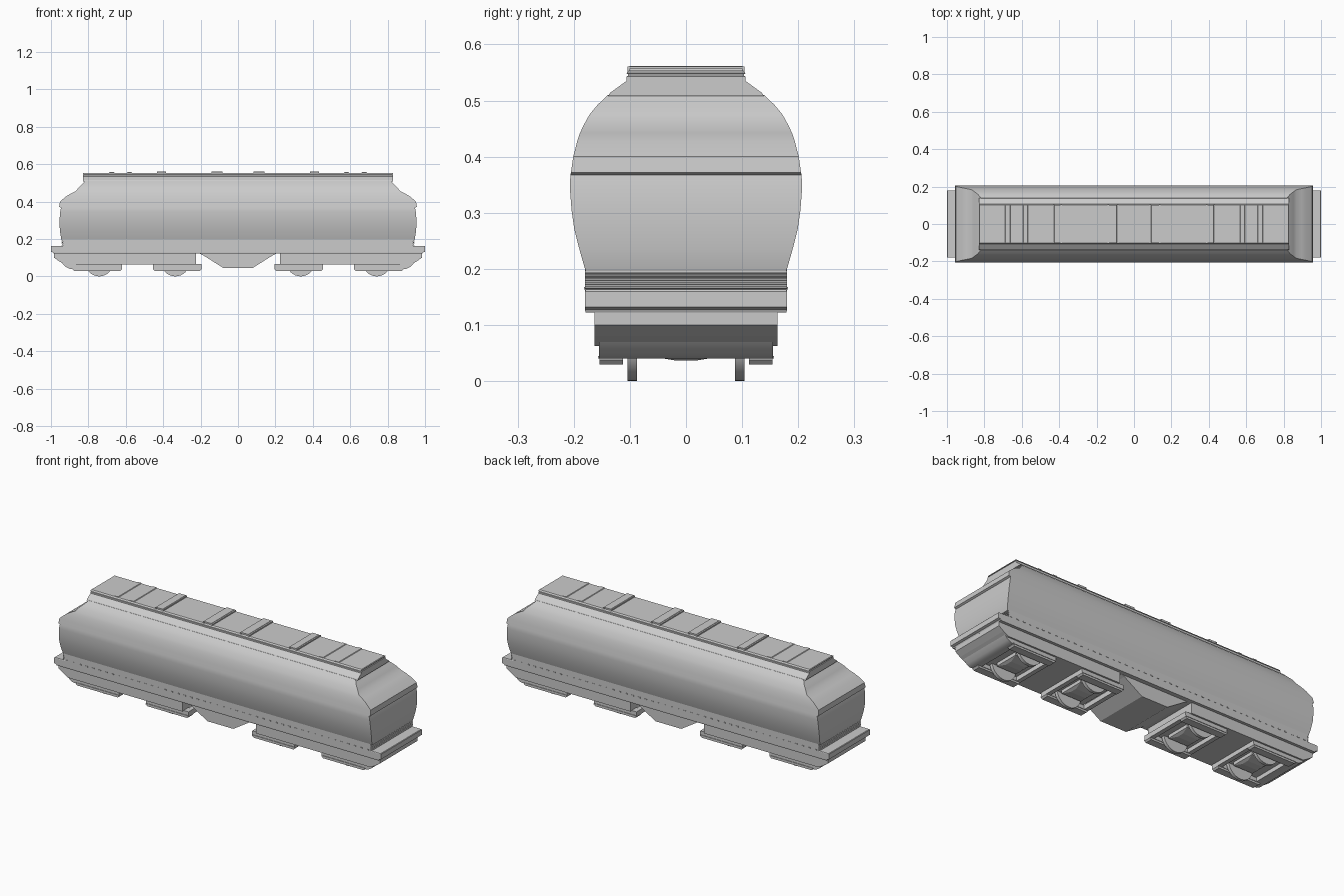
import bpy
import bmesh
import math
from mathutils import Matrix, Vector

cube = bpy.data.objects.get("Cube")
if cube:
    bpy.data.objects.remove(cube)

grey = bpy.data.materials.new("plain grey")
grey.use_nodes = True
grey.diffuse_color = (0.6, 0.6, 0.6, 1)
grey.node_tree.nodes["Principled BSDF"].inputs["Base Color"].default_value = grey.diffuse_color


def finish(name, bm, smooth=None):
    """Turn a bmesh into a grey object, optionally smooth below an angle."""
    bmesh.ops.recalc_face_normals(bm, faces=bm.faces)
    mesh = bpy.data.meshes.new(name)
    bm.to_mesh(mesh)
    bm.free()
    mesh.materials.append(grey)
    obj = bpy.data.objects.new(name, mesh)
    bpy.context.collection.objects.link(obj)
    if smooth:
        bpy.ops.object.select_all(action="DESELECT")
        obj.select_set(True)
        bpy.context.view_layer.objects.active = obj
        bpy.ops.object.shade_smooth_by_angle(angle=math.radians(smooth))
    return obj


def stack(name, rows, smooth=None):
    """Loft rectangles given as (height, half length, half width)."""
    bm = bmesh.new()
    last = None
    for z, l, w in rows:
        ring = [bm.verts.new((sx * l, sy * w, z))
                for sx, sy in ((-1, -1), (1, -1), (1, 1), (-1, 1))]
        if last:
            for i in range(4):
                j = (i + 1) % 4
                bm.faces.new((last[i], last[j], ring[j], ring[i]))
        else:
            bm.faces.new(ring[::-1])
        last = ring
    bm.faces.new(last)
    return finish(name, bm, smooth)


def extrude(name, outline, y0, y1, side=1, smooth=None):
    """Extrude an (x, z) outline across the car between two y values."""
    bm = bmesh.new()
    face = bm.faces.new([bm.verts.new((side * x, y0, z)) for x, z in outline])
    new = bmesh.ops.extrude_face_region(bm, geom=[face])["geom"]
    verts = [v for v in new if isinstance(v, bmesh.types.BMVert)]
    bmesh.ops.translate(bm, vec=(0, y1 - y0, 0), verts=verts)
    return finish(name, bm, smooth)


def add_box(bm, lo, hi):
    lo, hi = Vector(lo), Vector(hi)
    m = Matrix.Translation((lo + hi) / 2) @ Matrix.Diagonal((*(hi - lo), 1))
    bmesh.ops.create_cube(bm, size=1, matrix=m)


def box(name, lo, hi):
    bm = bmesh.new()
    add_box(bm, lo, hi)
    return finish(name, bm)


# Rounded car body with a lip above the end walls
stack("body_shell", [
    (0.195, 0.943, 0.178), (0.2, 0.945, 0.18), (0.235, 0.951, 0.19),
    (0.27, 0.954, 0.199), (0.305, 0.954, 0.204), (0.345, 0.951, 0.207),
    (0.367, 0.946, 0.206), (0.372, 0.956, 0.205), (0.4, 0.952, 0.201),
    (0.427, 0.92, 0.194), (0.442, 0.895, 0.189), (0.455, 0.868, 0.183),
    (0.475, 0.852, 0.172), (0.492, 0.834, 0.158), (0.51, 0.817, 0.139)], 28)

# Roof hood and its cap
stack("roof_hood", [
    (0.508, 0.829, 0.139), (0.514, 0.829, 0.135), (0.535, 0.829, 0.106),
    (0.543, 0.829, 0.106), (0.544, 0.825, 0.103), (0.547, 0.825, 0.103),
    (0.548, 0.829, 0.106), (0.551, 0.829, 0.105), (0.554, 0.826, 0.101)])

# Raised bands across the roof
for side in (-1, 1):
    for x, half, top in ((0.113, 0.025, 0.562), (0.408, 0.023, 0.562),
                         (0.58, 0.016, 0.557), (0.675, 0.016, 0.557)):
        extrude("roof_band", [(x - half, 0.552), (x - half + 0.005, top),
                              (x + half - 0.005, top), (x + half, 0.552)],
                -0.101, 0.101, side)
    for x in (0.088, 0.138, 0.388, 0.43):
        box("roof_rib", (side * x - 0.004, -0.104, 0.55),
            (side * x + 0.004, 0.104, 0.5605))

# Sill with stepped ends, and the wide platform below it
steps = [(0.155, 0.936, 0.18)]
for i in range(5):
    z = 0.164 + i * 0.007
    steps += [(z, 0.936, 0.18), (z + 0.001, 0.944, 0.18),
              (z + 0.004, 0.944, 0.18), (z + 0.005, 0.938, 0.18)]
steps.append((0.2, 0.938, 0.18))
stack("sill", steps)
stack("platform", [(0.122, 0.985, 0.179), (0.128, 0.988, 0.18),
                   (0.132, 1.0, 0.18), (0.16, 1.0, 0.18), (0.163, 0.997, 0.178)])

# Row of rivets along both sides
bm = bmesh.new()
for i in range(-23, 24):
    for side in (-1, 1):
        x, y = i * 0.04, side * 0.18
        add_box(bm, (x - 0.007, y - 0.002, 0.163), (x + 0.007, y + 0.002, 0.168))
finish("rivets", bm)

# Belly tank between the bogies
extrude("belly_tank", [(-0.21, 0.124), (-0.19, 0.115), (-0.08, 0.046),
                       (0.08, 0.046), (0.19, 0.115), (0.21, 0.124)], -0.155, 0.155)

for side in (-1, 1):
    # Bogie housing and curved nose under each end
    extrude("bogie_housing", [(0.225, 0.124), (0.225, 0.063), (0.925, 0.063),
                              (0.955, 0.08), (0.984, 0.1), (0.985, 0.124)],
            -0.163, 0.163, side)
    extrude("nose_underside", [(0.865, 0.07), (0.865, 0.04), (0.9, 0.04),
                               (0.92, 0.05), (0.94, 0.07)],
            -0.155, 0.155, side, 35)
    for start, end, axle in ((0.195, 0.455, 0.335), (0.62, 0.885, 0.742)):
        for flank in (-1, 1):
            # Side frames with a splayed foot
            y0, y1 = sorted((flank * 0.112, flank * 0.154))
            extrude("bogie_frame", [(start, 0.066), (start, 0.038), (start + 0.008, 0.03),
                                    (end - 0.008, 0.03), (end, 0.038), (end, 0.066)],
                    y0, y1, side)
            extrude("frame_rail", [(start, 0.045), (start, 0.04), (end, 0.04),
                                   (end, 0.045)], y0 - 0.003, y1 + 0.003, side)
            # Wheels, mostly hidden by the housing
            bm = bmesh.new()
            m = (Matrix.Translation((side * axle, flank * 0.096, 0.075))
                 @ Matrix.Rotation(math.pi / 2, 4, "X"))
            bmesh.ops.create_cone(bm, cap_ends=True, segments=32, radius1=0.075,
                                  radius2=0.075, depth=0.017, matrix=m)
            finish("wheel", bm, 35)
        # Cross beams and central motor case
        for x in (start + 0.012, end - 0.012):
            box("cross_beam", (side * x - 0.012, -0.112, 0.04),
                (side * x + 0.012, 0.112, 0.066))
        stack("motor_case", [(0.037, 0.045, 0.02), (0.045, 0.06, 0.07),
                             (0.066, 0.06, 0.07)]).location.x = side * axle
